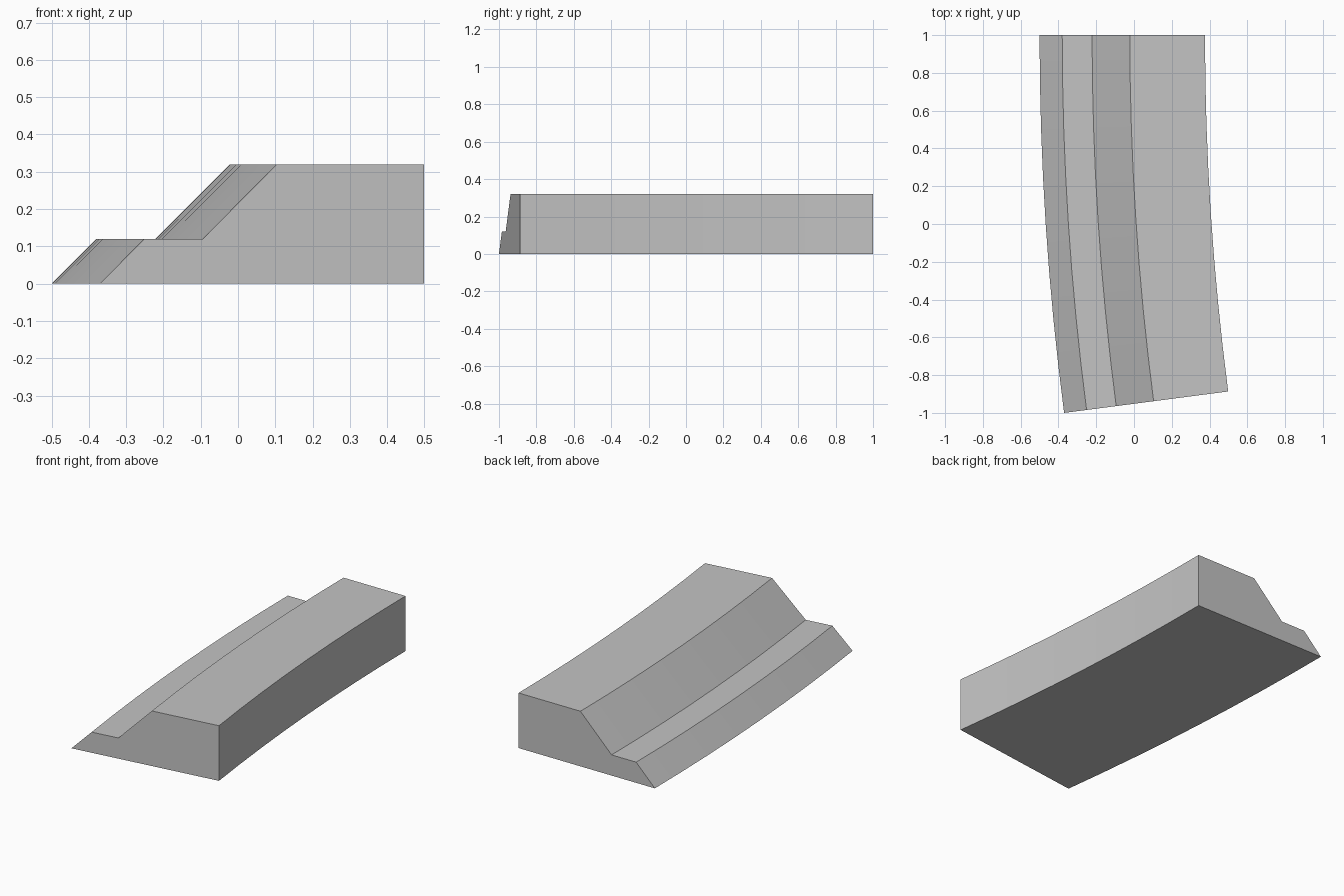
import bpy
import bmesh
import math

if "Cube" in bpy.data.objects:
    bpy.data.objects.remove(bpy.data.objects["Cube"])

# Stepped embankment section swept along a gentle circular arc
SEGMENTS = 8
ANGLE = 2 * math.atan(0.13 / 2.0)
RADIUS = 2.0 / math.sin(ANGLE)      # radius of the outer toe
CENTRE_X = -0.5 + RADIUS

# Cross-section: (distance inward from the outer toe, height)
PROFILE = [(0, 0), (0.12, 0.12), (0.278, 0.12), (0.478, 0.32), (0.876, 0.32), (0.876, 0)]

grey = bpy.data.materials.new("plain grey")
grey.diffuse_color = (0.55, 0.55, 0.55, 1)
grey.use_nodes = True
grey.node_tree.nodes["Principled BSDF"].inputs["Base Color"].default_value = grey.diffuse_color

bm = bmesh.new()
rings = []
for i in range(SEGMENTS + 1):
    a = ANGLE * i / SEGMENTS
    rings.append([bm.verts.new((CENTRE_X - (RADIUS - d) * math.cos(a),
                                1 - (RADIUS - d) * math.sin(a), z))
                  for d, z in PROFILE])

# Long sides, then the two end caps
n = len(PROFILE)
for r0, r1 in zip(rings, rings[1:]):
    for k in range(n):
        j = (k + 1) % n
        bm.faces.new((r0[k], r0[j], r1[j], r1[k]))
bm.faces.new(rings[0])
bm.faces.new(rings[-1])
bmesh.ops.recalc_face_normals(bm, faces=bm.faces)

mesh = bpy.data.meshes.new("curved_embankment")
bm.to_mesh(mesh)
bm.free()
mesh.materials.append(grey)
embankment = bpy.data.objects.new("curved_embankment", mesh)
bpy.context.collection.objects.link(embankment)

# Smooth along the bend, crisp at the steps
bpy.context.view_layer.objects.active = embankment
embankment.select_set(True)
bpy.ops.object.shade_smooth_by_angle(angle=math.radians(30))
